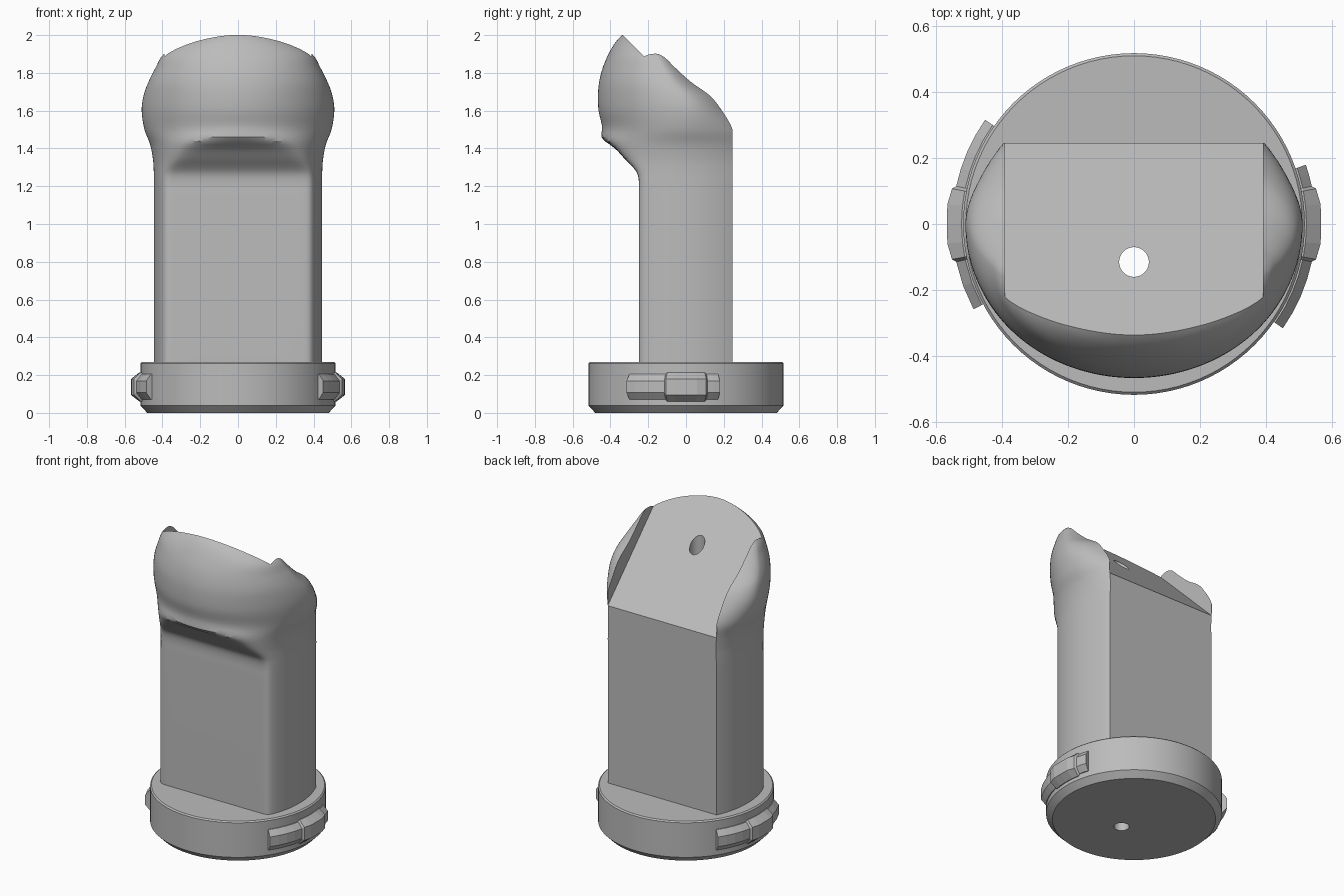
import bpy, bmesh, math
from mathutils import Vector

if "Cube" in bpy.data.objects:
    bpy.data.objects.remove(bpy.data.objects["Cube"])

grey = bpy.data.materials.new("plain grey")
grey.diffuse_color = (0.5, 0.5, 0.5, 1)
grey.use_nodes = True
grey.node_tree.nodes["Principled BSDF"].inputs["Base Color"].default_value = grey.diffuse_color


def make(name, bm, angle=None):
    bmesh.ops.recalc_face_normals(bm, faces=bm.faces[:])
    me = bpy.data.meshes.new(name)
    bm.to_mesh(me)
    bm.free()
    ob = bpy.data.objects.new(name, me)
    bpy.context.collection.objects.link(ob)
    me.materials.append(grey)
    return ob


def loft(name, rings, closed_ends=True):
    """Skin a list of equally long closed rings and cap both ends."""
    bm = bmesh.new()
    vr = [[bm.verts.new(p) for p in r] for r in rings]
    n = len(rings[0])
    for a, b in zip(vr, vr[1:]):
        for i in range(n):
            bm.faces.new((a[i], a[(i + 1) % n], b[(i + 1) % n], b[i]))
    bm.faces.new(vr[0])
    bm.faces.new(vr[-1])
    return make(name, bm)


def circle(r, z, n=96, y=0.0):
    return [(r * math.cos(2 * math.pi * i / n), y + r * math.sin(2 * math.pi * i / n), z)
            for i in range(n)]


def cut(ob, cutters):
    bpy.context.view_layer.objects.active = ob
    for c in cutters:
        m = ob.modifiers.new("cut", 'BOOLEAN')
        m.operation = 'DIFFERENCE'
        m.solver = 'EXACT'
        m.object = c
        bpy.ops.object.modifier_apply(modifier=m.name)


def smooth(ob, deg):
    bpy.ops.object.select_all(action='DESELECT')
    ob.select_set(True)
    bpy.context.view_layer.objects.active = ob
    bpy.ops.object.shade_smooth_by_angle(angle=math.radians(deg))


# Column and head: z, half width, centre y, front reach, back reach, front limit
KEYS = [
    (0.25, .445, 0, .51, .51, .25), (1.15, .445, 0, .51, .51, .25),
    (1.23, .445, 0, .51, .51, .25), (1.28, .446, 0, .50, .50, .265),
    (1.34, .45, 0, .49, .48, .32), (1.42, .465, 0, .48, .45, .405),
    (1.50, .495, 0, .445, .40, .58), (1.60, .51, 0, .463, .295, .8),
    (1.68, .50, -.03, .436, .25, .8), (1.75, .475, -.08, .38, .19, .8),
    (1.83, .435, -.125, .315, .147, .8), (1.90, .392, -.16, .25, .12, .8),
    (1.96, .29, -.20, .175, .10, .8), (2.00, .17, -.24, .097, .08, .8),
    (2.03, .08, -.26, .03, .03, .8),
]


def tangent(i):
    a, b = KEYS[max(i - 1, 0)], KEYS[min(i + 1, len(KEYS) - 1)]
    return [(q - p) / (b[0] - a[0]) for p, q in zip(a, b)]


def body_ring(k):
    z, a, cy, f, b, lim = k
    pts = []
    for i in range(128):
        t = 2 * math.pi * i / 128
        s = math.sin(t)
        if s >= 0:
            y = cy + b * s
        else:   # flat front with softly rounded corners
            e, flat = max(-f * s, 1e-4), lim + cy
            y = cy - (e ** -14 + flat ** -14) ** (-1 / 14)
        pts.append((a * math.cos(t), y, z))
    return pts


rings = []
for i in range(len(KEYS) - 1):
    p, q, tp, tq = KEYS[i], KEYS[i + 1], tangent(i), tangent(i + 1)
    h = q[0] - p[0]
    steps = 1 if i == 0 else 4
    for j in range(steps):
        u = j / steps
        k = [(2 * u**3 - 3 * u**2 + 1) * p[c] + (u**3 - 2 * u**2 + u) * h * tp[c]
             + (3 * u**2 - 2 * u**3) * q[c] + (u**3 - u**2) * h * tq[c] for c in range(6)]
        k[0] = p[0] + u * h
        rings.append(body_ring(k))
rings.append(body_ring(KEYS[-1]))
body = loft("column_and_head", rings)

# Cutters: sloping seat, flat back, vertical bore
slope = loft("slope_cutter", [[(x, -.9, 2.565), (x, .6, 1.065), (x, .6, 2.8), (x, -.9, 2.8)]
                              for x in (-.39, .39)])
back = loft("back_cutter", [[(-1, .245, z), (1, .245, z), (1, 1, z), (-1, 1, z)]
                            for z in (.1, 2.5)])
bore = loft("bore_cutter", [circle(.045, z, 40, -.115) for z in (-.2, 2.4)])
cut(body, [back, slope, bore])
smooth(body, 32)

# Round base with chamfered rims
base = loft("base_disc", [circle(r, z) for r, z in
                          ((.48, 0), (.517, .038), (.517, .262), (.509, .27))])
cut(base, [bore])
smooth(base, 25)

for c in (slope, back, bore):
    bpy.data.objects.remove(c)


# Side lugs: curved bars that thicken in the middle
def lug(name, stations):
    rings = []
    for deg, r, lo, hi in stations:
        d = Vector((math.cos(math.radians(deg)), math.sin(math.radians(deg)), 0))
        sec = ((.49, lo), (.522, lo), (r, lo + .035), (r, hi - .035), (.522, hi), (.49, hi))
        rings.append([d * rr + Vector((0, 0, z)) for rr, z in sec])
    return loft(name, rings)


def stations(start, end):
    mid = [(-11, .561, .06, .215), (-6, .568, .06, .215), (0, .566, .06, .215),
           (6, .568, .06, .215), (11, .561, .06, .215)]
    low = [(start + (-12 - start) * i / 4, .55, .072, .205) for i in range(5)]
    high = [(12 + (end - 12) * i / 2, .55, .072, .205) for i in range(3)]
    return low + mid + high


lug("right_lug", stations(-35, 19))
lug("left_lug", [(180 + d, r, lo, hi) for d, r, lo, hi in stations(-35, 28)])
